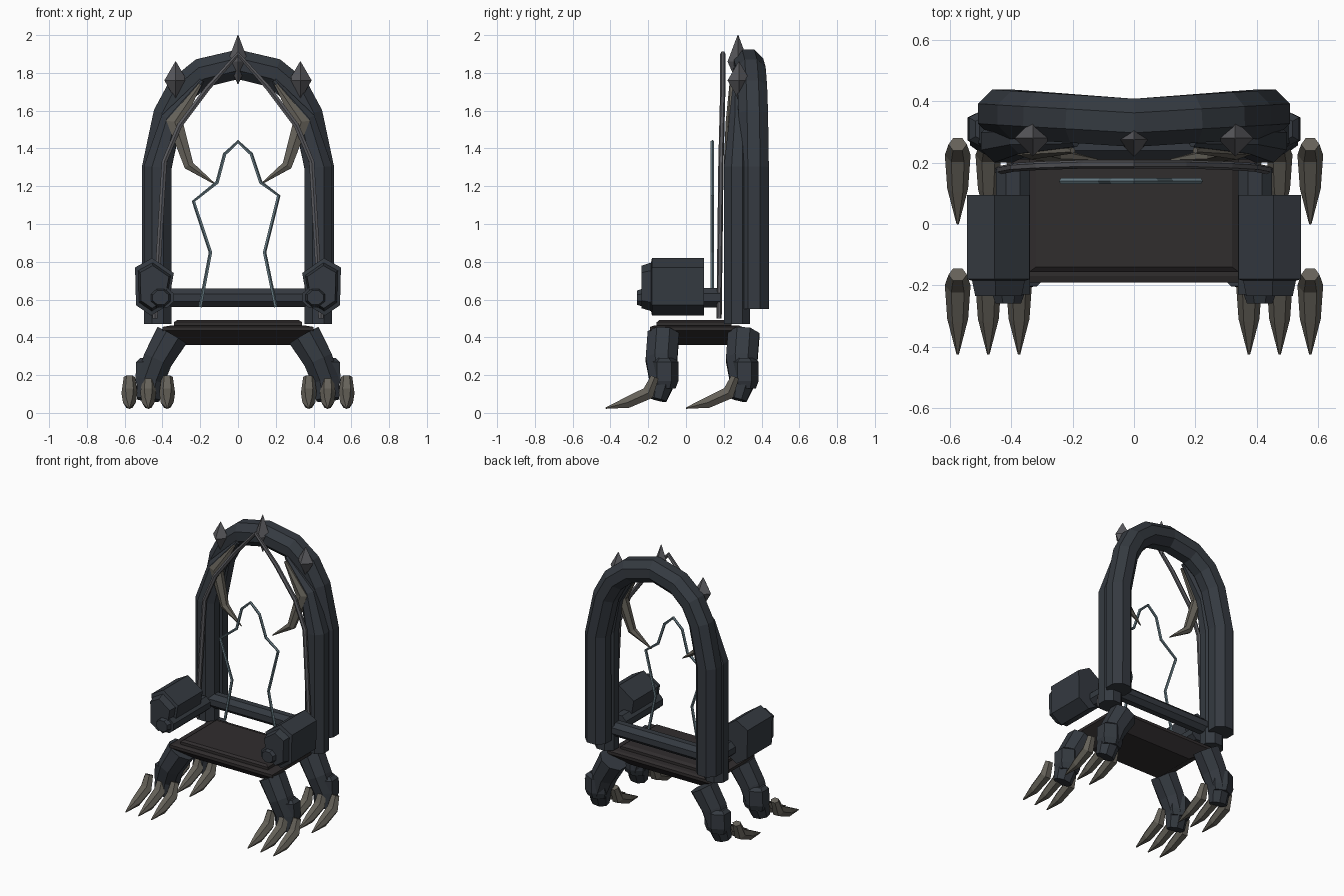
import bpy, bmesh, math
from mathutils import Vector

if "Cube" in bpy.data.objects:
    bpy.data.objects.remove(bpy.data.objects["Cube"])


def material(name, rgb):
    m = bpy.data.materials.new(name)
    m.diffuse_color = (*rgb, 1)
    m.use_nodes = True
    m.node_tree.nodes["Principled BSDF"].inputs["Base Color"].default_value = m.diffuse_color
    return m


STONE = material("dark_stone", (0.035, 0.042, 0.052))
LEATHER = material("dark_leather", (0.03, 0.026, 0.027))
BONE = material("bone", (0.13, 0.12, 0.1))
IRON = material("iron", (0.1, 0.1, 0.11))
GLOW = material("pale_blue", (0.13, 0.19, 0.22))


def loft(name, rings, mat):
    """Skin a list of equal-length point rings and cap both ends."""
    bm = bmesh.new()
    vs = [[bm.verts.new(p) for p in r] for r in rings]
    n = len(rings[0])
    for a, b in zip(vs, vs[1:]):
        for i in range(n):
            j = (i + 1) % n
            bm.faces.new((a[i], a[j], b[j], b[i]))
    bm.faces.new(vs[0][::-1])
    bm.faces.new(vs[-1])
    bmesh.ops.recalc_face_normals(bm, faces=bm.faces)
    me = bpy.data.meshes.new(name)
    bm.to_mesh(me)
    bm.free()
    me.materials.append(mat)
    ob = bpy.data.objects.new(name, me)
    bpy.context.collection.objects.link(ob)
    return ob


def tube(name, pts, radii, mat, sides=6, ref=(0, 1, 0)):
    """Sweep an n-gon; radii holds (in-plane, along ref) for every point."""
    pts = [Vector(p) for p in pts]
    rings = []
    for k, p in enumerate(pts):
        t = (pts[min(k + 1, len(pts) - 1)] - pts[max(k - 1, 0)]).normalized()
        u = Vector(ref).cross(t).normalized()
        v = t.cross(u)
        ra, rb = radii[k]
        angs = [2 * math.pi * (i + 0.5) / sides for i in range(sides)]
        rings.append([p + u * ra * math.cos(a) + v * rb * math.sin(a) for a in angs])
    return loft(name, rings, mat)


def rect(x, y0, y1, z):
    return [(-x, y0, z), (x, y0, z), (x, y1, z), (-x, y1, z)]


def spike(name, loc, r, up, down):
    x, y, z = loc
    tip = 0.002
    ring = lambda q, h: [(x + q, y, h), (x, y + q, h), (x - q, y, h), (x, y - q, h)]
    loft(name, [ring(tip, z - down), ring(r, z), ring(tip, z + up)], IRON)


# Seat slab and cushion
loft("seat", [rect(0.28, -0.1, 0.22, 0.36), rect(0.4, -0.19, 0.3, 0.435),
              rect(0.4, -0.19, 0.3, 0.455), rect(0.36, -0.17, 0.28, 0.462)], LEATHER)
loft("seat_cushion", [rect(0.34, -0.155, 0.24, 0.46), rect(0.34, -0.155, 0.24, 0.48),
                      rect(0.32, -0.14, 0.22, 0.492)], LEATHER)

# Main back arch
half = [(0.43, 0.55), (0.43, 1.3), (0.37, 1.58), (0.30, 1.71), (0.19, 1.80)]
path = [(-x, z) for x, z in half] + [(0, 1.845)] + [(x, z) for x, z in half[::-1]]
tube("back_arch", [(x, 0.33 + 0.03 * abs(x) / 0.43, z) for x, z in path],
     [(0.085, 0.085)] * len(path), STONE, 8)

# Lower back rail
tube("back_rail", [(-0.42, 0.26, 0.61), (0.42, 0.26, 0.61)], [(0.053, 0.053)] * 2, STONE, 8)

# Pointed inner frame
half = [(0.44, 0.175, 0.5), (0.39, 0.185, 1.33), (0.31, 0.19, 1.52), (0.16, 0.195, 1.72)]
path = [(-x, y, z) for x, y, z in half] + [(0, 0.195, 1.9)] + half[::-1]
tube("inner_frame", path, [(0.016, 0.014)] * len(path), IRON, 6)

# Jagged pale outline on the back
crack = [(-0.2, 0.56), (-0.145, 0.85), (-0.235, 1.12), (-0.11, 1.22), (-0.07, 1.37), (0, 1.435),
         (0.07, 1.37), (0.12, 1.22), (0.215, 1.15), (0.14, 0.85), (0.2, 0.56)]
tube("jagged_outline", [(x, 0.14, z) for x, z in crack], [(0.01, 0.01)] * len(crack), GLOW, 5)

# Crown spikes
spike("crown_spike_centre", (0, 0.275, 1.86), 0.055, 0.14, 0.12)
for s, side in ((-1, "left"), (1, "right")):
    spike("crown_spike_" + side, (s * 0.33, 0.28, 1.76), 0.06, 0.1, 0.1)

    # Tapered front posts
    tube("front_post_" + side,
         [(s * x, y, z) for x, y, z in ((0.425, 0.27, 0.47), (0.425, 0.27, 1.3),
                                        (0.355, 0.28, 1.55), (0.19, 0.27, 1.76))],
         [(0.08, 0.075), (0.08, 0.075), (0.06, 0.055), (0.015, 0.02)], STONE, 8)

    # Curved horns
    tube("horn_" + side,
         [(s * x, y, z) for x, y, z in ((0.2, 0.24, 1.74), (0.335, 0.24, 1.54),
                                        (0.26, 0.225, 1.31), (0.12, 0.21, 1.21))],
         [(0.01, 0.01), (0.052, 0.03), (0.03, 0.025), (0.003, 0.003)], BONE, 6)

    # Armrest block with its chamfered front and the bar through it
    prof = [(0.545, 0.77), (0.455, 0.82), (0.34, 0.74), (0.37, 0.57), (0.46, 0.515), (0.54, 0.57)]
    ring = lambda y, k: [(s * (0.44 + (x - 0.44) * k), y, 0.665 + (z - 0.665) * k) for x, z in prof]
    loft("armrest_" + side, [ring(0.095, 1), ring(-0.18, 1), ring(-0.185, 0.84), ring(-0.235, 0.74)], STONE)
    tube("arm_bar_" + side, [(s * 0.395, -0.23, 0.61), (s * 0.395, 0.18, 0.61)],
         [(0.06, 0.055)] * 2, STONE, 8, (0, 0, 1))
    tube("arm_knob_" + side, [(s * 0.41, -0.22, 0.61), (s * 0.41, -0.26, 0.61)],
         [(0.06, 0.055), (0.045, 0.04)], STONE, 8, (0, 0, 1))

    # Legs with knees and three claws each
    for dy, end in ((0, "front"), (0.425, "back")):
        tag = end + "_leg_" + side
        tube(tag, [(s * x, y + dy, z) for x, y, z in ((0.35, -0.12, 0.41), (0.425, -0.13, 0.28),
                                                      (0.465, -0.125, 0.17), (0.475, -0.15, 0.07))],
             [(0.095, 0.09), (0.085, 0.09), (0.08, 0.075), (0.065, 0.05)], STONE, 8)
        tube(tag + "_knee", [(s * 0.465, dy - 0.115, z) for z in (0.13, 0.17, 0.27, 0.29)],
             [(0.075, 0.06), (0.09, 0.075), (0.085, 0.075), (0.06, 0.05)], STONE, 6)
        for i, x in enumerate((0.38, 0.48, 0.58)):
            x = s * (x - 0.005)
            tube(f"{tag}_claw_{i + 1}",
                 [(x, y + dy, z) for y, z in ((-0.165, 0.19), (-0.2, 0.105), (-0.31, 0.055), (-0.425, 0.025))],
                 [(0.025, 0.03), (0.04, 0.042), (0.034, 0.034), (0.004, 0.004)], BONE, 6, (1, 0, 0))
